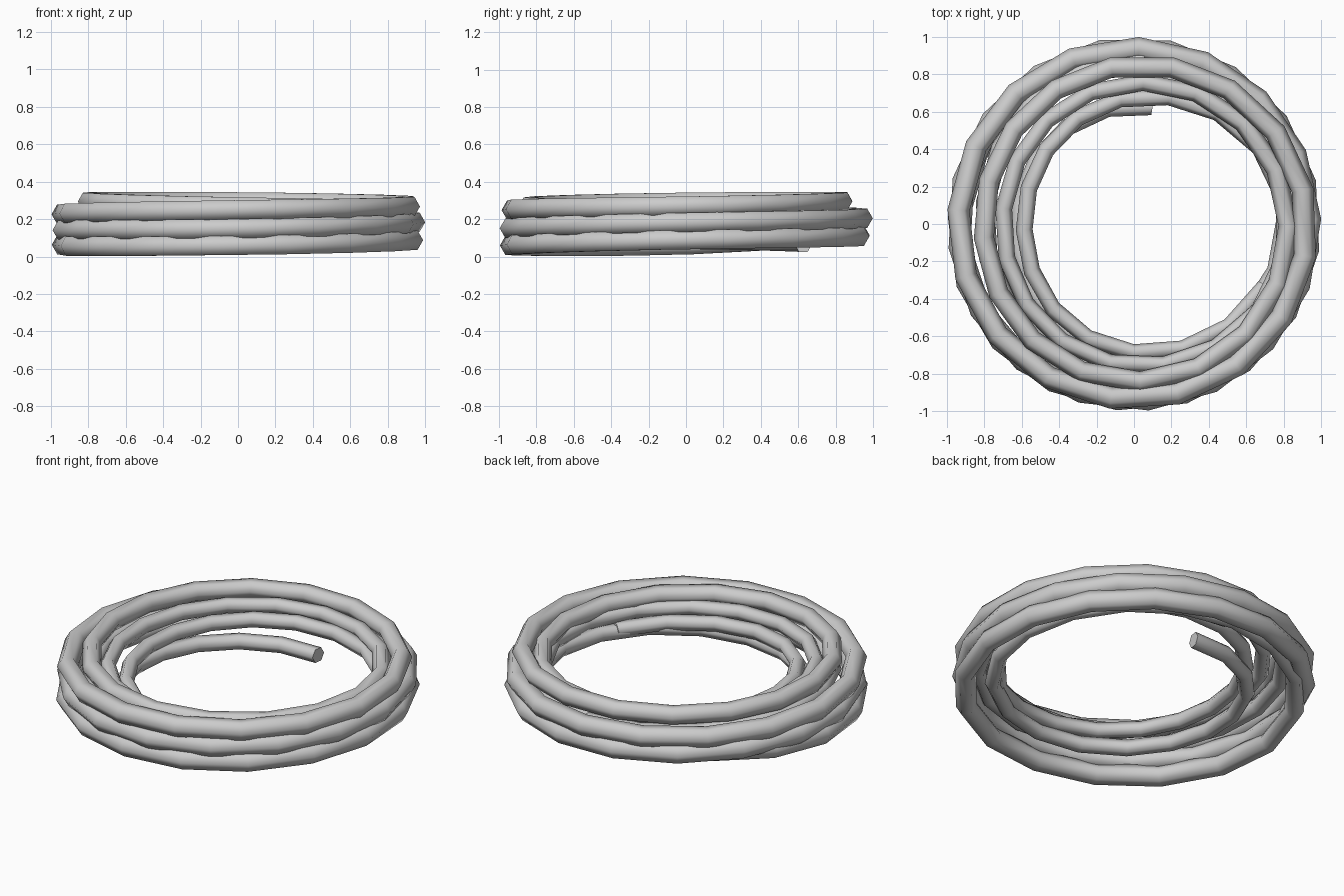
import bpy
import bmesh
import math
from mathutils import Vector

cube = bpy.data.objects.get("Cube")
if cube:
    bpy.data.objects.remove(cube, do_unlink=True)

grey = bpy.data.materials.new("rope_grey")
grey.use_nodes = True
colour = (0.6, 0.6, 0.6, 1)
grey.diffuse_color = colour
grey.node_tree.nodes["Principled BSDF"].inputs["Base Color"].default_value = colour

STEP = 4 / 16.58   # one rope segment, in quarter turns
SIDES = 6


def sample(keys, t):
    """Smooth radius, height and thickness between quarter-turn keys."""
    i = max(0, min(int(math.floor(t)), len(keys) - 2))
    f = t - i
    a, b, c, d = (keys[max(0, min(i + k, len(keys) - 1))] for k in (-1, 0, 1, 2))
    return [q + 0.5 * f * (r - p + f * (2 * p - 5 * q + 4 * r - s + f * (3 * (q - r) + s - p)))
            for p, q, r, s in zip(a, b, c, d)]


def thick(keys, thickness):
    """Give every key of a section the same rope thickness."""
    return [key + (thickness,) for key in keys]


def rope(name, keys, start, end):
    """Six-sided tube along a spiral; keys run back, left, front, right."""
    bm = bmesh.new()
    count = round((end - start) / STEP)
    rings = []
    for i in range(count + 1):
        t = start + (end - start) * i / count
        radius, height, thickness = sample(keys, t)
        angle = math.pi / 2 * (1 + t)
        outward = Vector((math.cos(angle), math.sin(angle), 0))
        centre = outward * radius + Vector((0, 0, height))
        ring = []
        for k in range(SIDES):
            a = math.tau * k / SIDES
            offset = outward * math.cos(a) + Vector((0, 0, math.sin(a)))
            ring.append(bm.verts.new(centre + offset * thickness))
        rings.append(ring)
    for near, far in zip(rings, rings[1:]):
        for k in range(SIDES):
            n = (k + 1) % SIDES
            bm.faces.new((near[k], near[n], far[n], far[k]))
    bm.faces.new(rings[0])
    bm.faces.new(rings[-1])
    bmesh.ops.recalc_face_normals(bm, faces=bm.faces)
    mesh = bpy.data.meshes.new(name)
    bm.to_mesh(mesh)
    bm.free()
    mesh.materials.append(grey)
    obj = bpy.data.objects.new(name, mesh)
    bpy.context.collection.objects.link(obj)
    bpy.ops.object.select_all(action="DESELECT")
    obj.select_set(True)
    bpy.context.view_layer.objects.active = obj
    bpy.ops.object.shade_smooth_by_angle(angle=math.radians(70))


# Main rope: loose inner end, outer stack, then inward spiral
bottom = thick([(0.635, 0.064), (0.625, 0.08), (0.72, 0.085), (0.81, 0.115), (0.84, 0.135)], 0.046)
stack = thick([(0.938, 0.062), (0.94, 0.06), (0.94, 0.09), (0.94, 0.11),
               (0.94, 0.14), (0.94, 0.15), (0.941, 0.183), (0.94, 0.205),
               (0.94, 0.227), (0.935, 0.25), (0.925, 0.27)], 0.059)
second = thick([(0.85, 0.297), (0.805, 0.295), (0.842, 0.27), (0.825, 0.25)], 0.054)
inner = thick([(0.755, 0.25), (0.7, 0.235), (0.76, 0.21), (0.82, 0.19),
               (0.68, 0.2), (0.587, 0.185), (0.687, 0.155), (0.8, 0.11)], 0.045)
keys = bottom + stack + second + inner
rope("coiled_rope", keys, -0.1, len(keys) - 1.275)

# Short strand lying between the outer stack and the inner spiral
strand = thick([(0.88, 0.2), (0.8, 0.2), (0.835, 0.18), (0.86, 0.17), (0.8, 0.16)], 0.05)
rope("middle_strand", strand, -0.04, 4)
